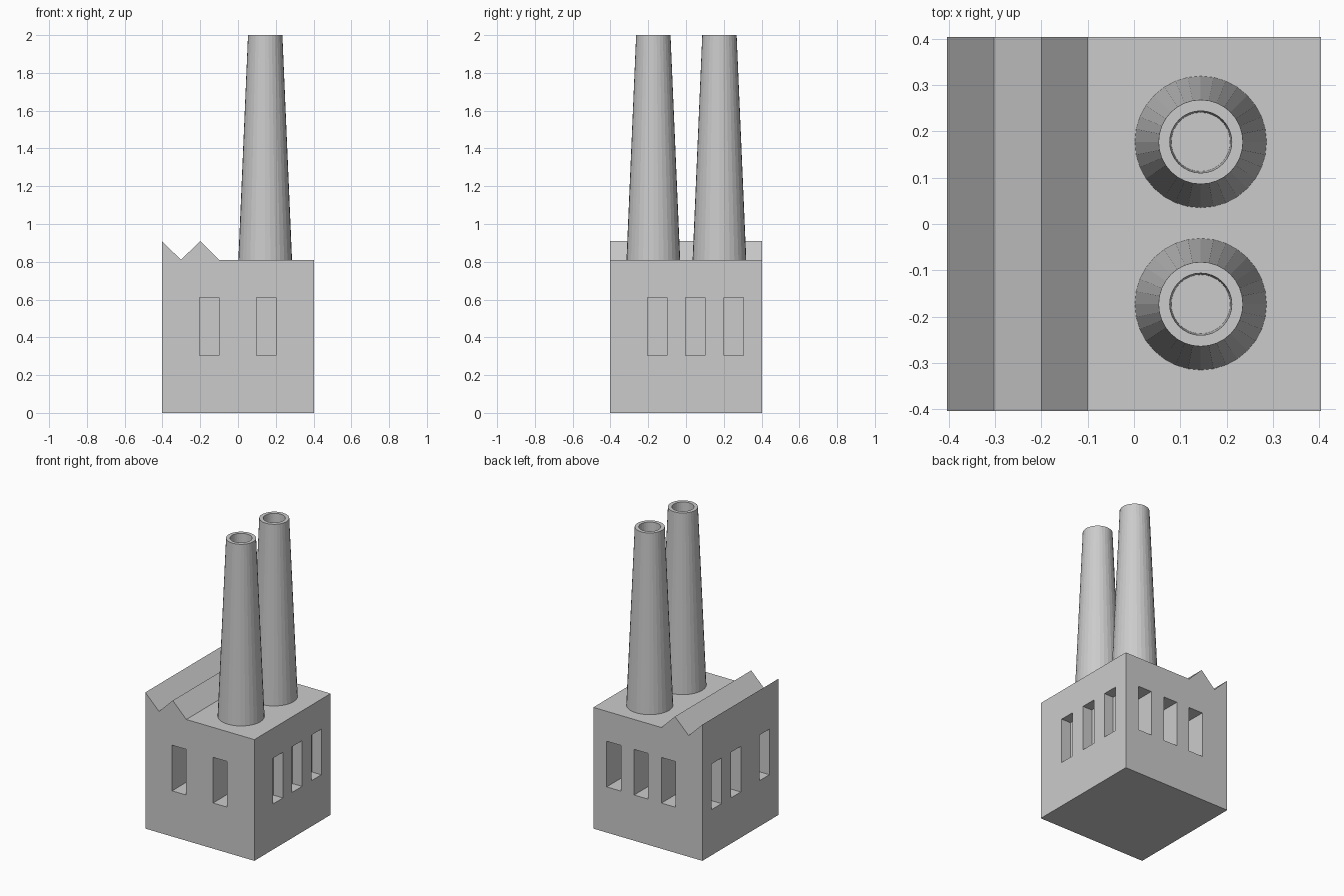
import bpy, bmesh
from mathutils import Matrix

if "Cube" in bpy.data.objects:
    bpy.data.objects.remove(bpy.data.objects["Cube"])

H = 0.403          # half width of the hall
ROOF = 0.81
WIN_Z = (0.305, 0.61)


def make_object(name, bm):
    bmesh.ops.recalc_face_normals(bm, faces=bm.faces)
    mesh = bpy.data.meshes.new(name)
    bm.to_mesh(mesh)
    bm.free()
    obj = bpy.data.objects.new(name, mesh)
    bpy.context.collection.objects.link(obj)
    return obj


# Factory hall: sawtooth profile extruded front to back
profile = [(-H, 0), (H, 0), (H, ROOF), (-0.1, ROOF), (-0.2, 0.91), (-0.302, ROOF), (-H, 0.91)]
bm = bmesh.new()
face = bm.faces.new([bm.verts.new((x, -H, z)) for x, z in profile])
ext = bmesh.ops.extrude_face_region(bm, geom=[face])
bmesh.ops.translate(bm, vec=(0, 2 * H, 0),
                    verts=[v for v in ext["geom"] if isinstance(v, bmesh.types.BMVert)])
hall = make_object("factory_hall", bm)

# Window recesses: wall axis, side, recess depth, left edges of the openings
walls = [
    ("y", -1, 0.15, (-0.205, 0.098)),
    ("y", 1, 0.15, (-0.205, -0.003, 0.2)),
    ("x", 1, 0.07, (-0.205, -0.003, 0.2)),
    ("x", -1, 0.10, (-0.305, -0.003, 0.2)),
]
for axis, side, depth, starts in walls:
    bm = bmesh.new()
    for start in starts:
        along, inward = start + 0.052, side * H
        loc = (along, inward, sum(WIN_Z) / 2) if axis == "y" else (inward, along, sum(WIN_Z) / 2)
        size = (0.104, 2 * depth) if axis == "y" else (2 * depth, 0.104)
        bmesh.ops.create_cube(bm, size=1, matrix=Matrix.Translation(loc) @ Matrix.Diagonal(
            (size[0], size[1], WIN_Z[1] - WIN_Z[0], 1)))
    cutter = make_object("window_cutter", bm)
    cutter.hide_render = True
    cutter.hide_set(True)
    mod = hall.modifiers.new("windows", "BOOLEAN")
    mod.operation = "DIFFERENCE"
    mod.solver = "EXACT"
    mod.object = cutter


# Chimneys: tapered faceted stacks with a recessed mouth
def chimney(name, y):
    bm = bmesh.new()
    bmesh.ops.create_cone(bm, cap_ends=True, segments=32, radius1=0.142, radius2=0.091,
                          depth=2 - ROOF, matrix=Matrix.Translation((0.144, y, (2 + ROOF) / 2)))
    top = max(bm.faces, key=lambda f: f.calc_center_median().z)
    bmesh.ops.inset_region(bm, faces=[top], thickness=0.024)
    ext = bmesh.ops.extrude_discrete_faces(bm, faces=[top])
    floor = ext["faces"][0]
    centre = Matrix.Translation((-0.144, -y, 0))
    bmesh.ops.scale(bm, vec=(0.95, 0.95, 1), space=centre, verts=floor.verts)
    bmesh.ops.translate(bm, vec=(0, 0, -0.1), verts=floor.verts)
    make_object(name, bm)


for label, y in (("front", -0.173), ("back", 0.177)):
    chimney(label + "_chimney", y)
